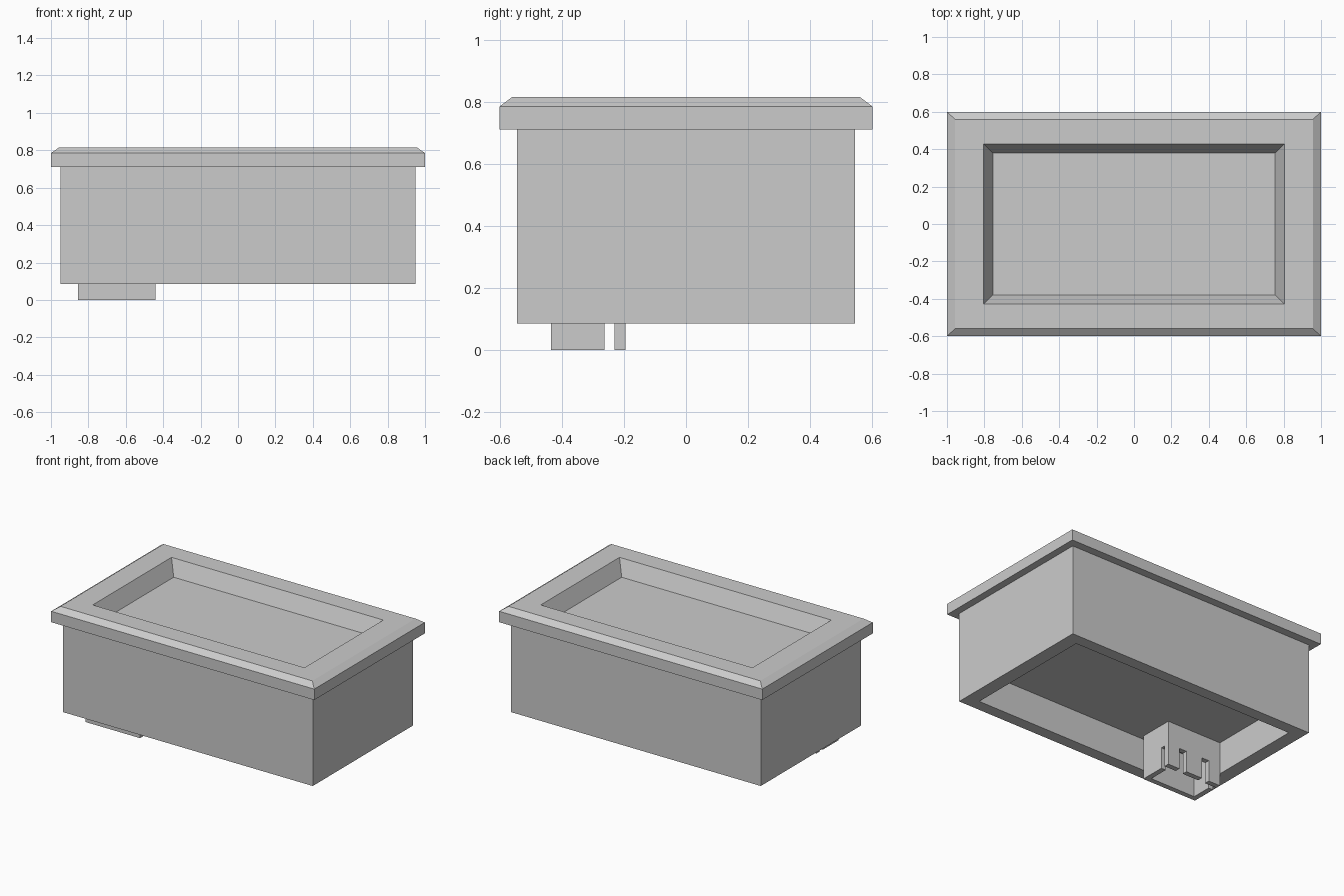
import bpy, bmesh

old = bpy.data.objects.get("Cube")
if old:
    bpy.data.objects.remove(old, do_unlink=True)

GREY = (0.6, 0.6, 0.6, 1)
grey = bpy.data.materials.new("light_grey_plastic")
grey.use_nodes = True
grey.diffuse_color = GREY
grey.node_tree.nodes["Principled BSDF"].inputs["Base Color"].default_value = GREY


def make(name, bm):
    bmesh.ops.recalc_face_normals(bm, faces=bm.faces)
    mesh = bpy.data.meshes.new(name)
    bm.to_mesh(mesh)
    bm.free()
    mesh.materials.append(grey)
    obj = bpy.data.objects.new(name, mesh)
    bpy.context.collection.objects.link(obj)
    return obj


def stacked(name, rings, closed=False):
    """Bridge centred rectangles (half x, half y, z); cap the ends or close the loop."""
    bm = bmesh.new()
    loops = [[bm.verts.new((sx * hx, sy * hy, z))
              for sx, sy in ((-1, -1), (1, -1), (1, 1), (-1, 1))]
             for hx, hy, z in rings]
    pairs = list(zip(loops, loops[1:]))
    if closed:
        pairs.append((loops[-1], loops[0]))
    else:
        bm.faces.new(loops[0])
        bm.faces.new(loops[-1])
    for a, b in pairs:
        for i in range(4):
            j = (i + 1) % 4
            bm.faces.new((a[i], a[j], b[j], b[i]))
    return make(name, bm)


def box(name, x, y, z):
    bm = bmesh.new()
    bmesh.ops.create_cube(bm, size=1)
    for v in bm.verts:
        v.co = [r[0] if c < 0 else r[1] for c, r in zip(v.co, (x, y, z))]
    return make(name, bm)


def cut(target, cutter):
    mod = target.modifiers.new("cut", "BOOLEAN")
    mod.operation = "DIFFERENCE"
    mod.solver = "EXACT"
    mod.object = cutter
    bpy.context.view_layer.objects.active = target
    bpy.ops.object.modifier_apply(modifier=mod.name)
    bpy.data.objects.remove(cutter, do_unlink=True)


# Case: solid top is the window floor, hollow underneath with a thick rim
stacked("case", [(0.855, 0.465, 0.305), (0.855, 0.465, 0.085),
                 (0.95, 0.545, 0.085), (0.95, 0.545, 0.71)])

# Bezel: chamfered frame with sloping inner walls down to the window floor
stacked("bezel", [(0.755, 0.38, 0.71), (1, 0.6, 0.71), (1, 0.6, 0.785),
                  (0.957, 0.56, 0.815), (0.805, 0.428, 0.815)], closed=True)

# Connector socket: hollow box hanging from the case ceiling, open below
LEFT, RIGHT, FRONT, BACK = -0.855, -0.44, -0.435, -0.195
WALL, SLOT_TOP = 0.035, 0.145
MID = (LEFT + RIGHT) / 2
socket = box("connector_socket", (LEFT, RIGHT), (FRONT, BACK), (0, 0.31))
cut(socket, box("cavity", (LEFT + WALL, RIGHT - WALL),
                (FRONT + WALL, BACK - WALL), (-0.1, 0.27)))

# Slot across both end walls, then two notches in the back wall
cut(socket, box("end_slot", (LEFT - 0.1, RIGHT + 0.1), (-0.262, -0.23), (-0.1, SLOT_TOP)))
for side in (-1, 1):
    x = MID + side * 0.09
    cut(socket, box("notch", (x - 0.028, x + 0.028), (-0.25, BACK + 0.1), (-0.1, SLOT_TOP)))
